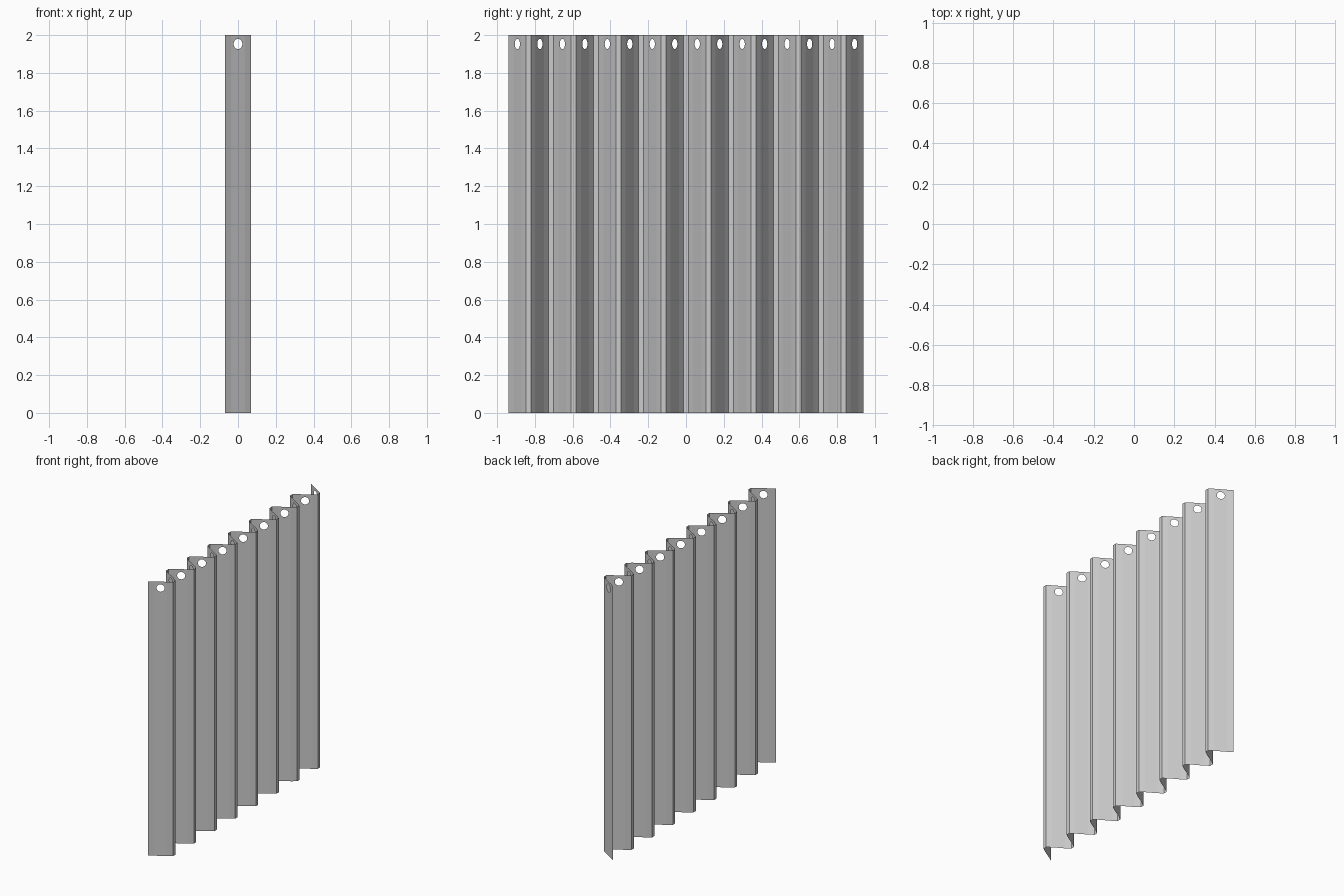
import bpy, bmesh, math

if "Cube" in bpy.data.objects:
    bpy.data.objects.remove(bpy.data.objects["Cube"])

PANELS, PITCH, HEIGHT = 16, 0.119, 2.0
HALF = [(-0.07, -0.046), (-0.036, -0.0215)]          # outer bend of one pleat (x, y)
HOLE_R, HOLE_Z, SEG = 0.027, 1.953, 24

bm = bmesh.new()


def face(pts):
    bm.faces.new([bm.verts.new(p) for p in pts])


def strip(a, b):
    face([(*a, 0), (*b, 0), (*b, HEIGHT), (*a, HEIGHT)])


def eyelet_strip(a, b):
    # flat middle of a pleat, made as two halves around a round hole
    mx, my = (a[0] + b[0]) / 2, (a[1] + b[1]) / 2
    dx, dy = b[0] - a[0], b[1] - a[1]
    n = math.hypot(dx, dy)
    dx, dy = dx / n, dy / n
    for side, end in ((-1, a), (1, b)):
        arc = []
        for k in range(SEG // 2 + 1):
            t = math.pi * k / (SEG // 2)
            u = side * HOLE_R * math.sin(t)
            arc.append((mx + dx * u, my + dy * u, HOLE_Z - HOLE_R * math.cos(t)))
        pts = [(*end, 0), (mx, my, 0)] + arc + [(mx, my, HEIGHT), (*end, HEIGHT)]
        face(pts if side < 0 else pts[::-1])


# zigzag pleats joined by narrow flat folds
last = None
for i in range(PANELS):
    s = 1 if i % 2 == 0 else -1
    cy = (i - (PANELS - 1) / 2) * PITCH
    prof = HALF + [(-x, -y) for x, y in reversed(HALF)]
    p = [(s * x, cy + y) for x, y in prof]
    if last:
        strip(last, p[0])
    strip(p[0], p[1])
    eyelet_strip(p[1], p[2])
    strip(p[2], p[3])
    last = p[3]

bmesh.ops.remove_doubles(bm, verts=bm.verts, dist=1e-5)
bmesh.ops.recalc_face_normals(bm, faces=bm.faces)
mesh = bpy.data.meshes.new("curtain")
bm.to_mesh(mesh)
bm.free()
curtain = bpy.data.objects.new("curtain", mesh)
bpy.context.collection.objects.link(curtain)
